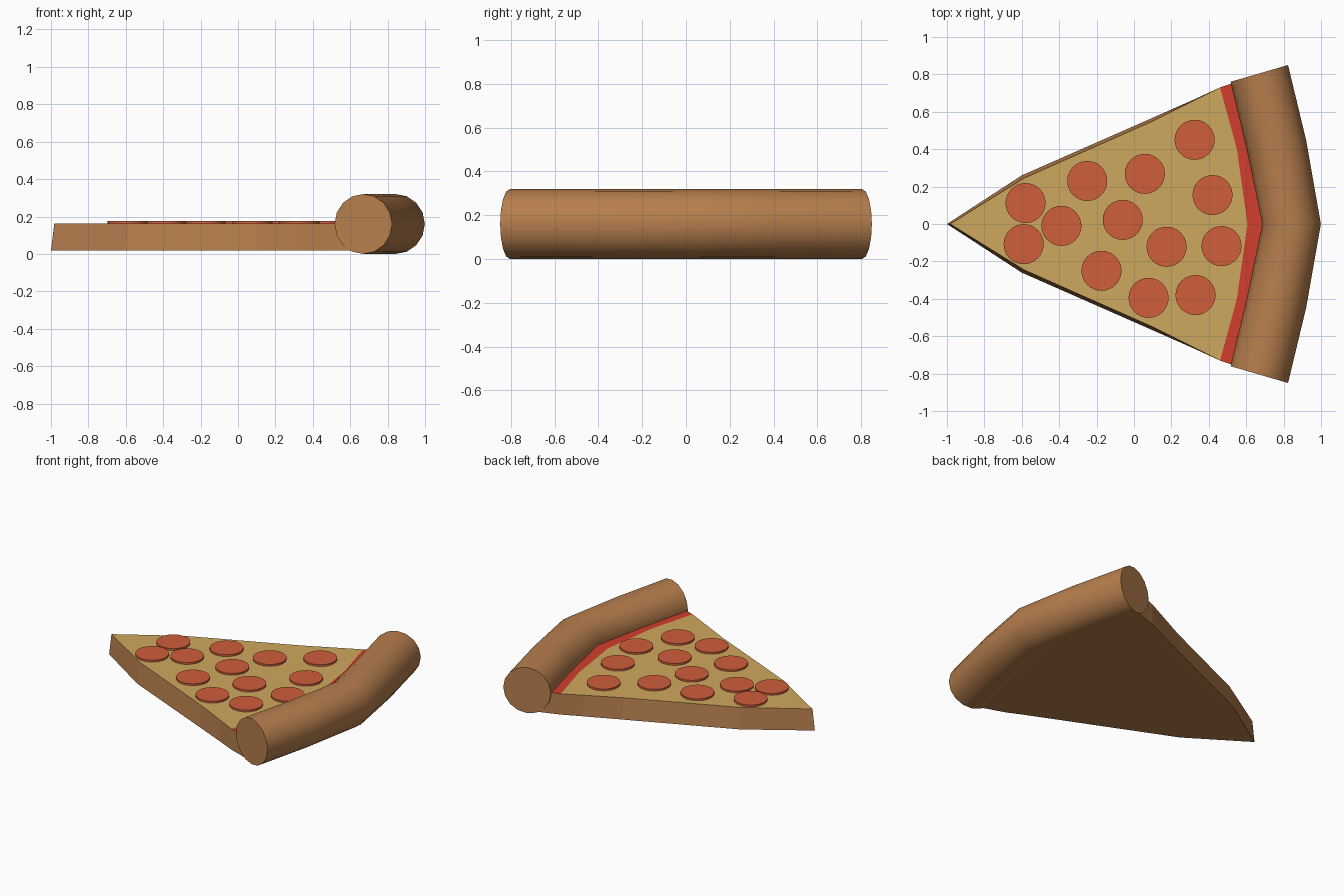
import bpy, bmesh, math
from mathutils import Vector

cube = bpy.data.objects.get("Cube")
if cube:
    bpy.data.objects.remove(cube, do_unlink=True)


def material(name, rgb):
    lin = [((c / 255 + 0.055) / 1.055) ** 2.4 for c in rgb] + [1.0]
    m = bpy.data.materials.new(name)
    m.use_nodes = True
    m.diffuse_color = lin
    bsdf = m.node_tree.nodes["Principled BSDF"]
    bsdf.inputs["Base Color"].default_value = lin
    bsdf.inputs["Roughness"].default_value = 0.7
    return m


DOUGH = material("baked_dough", (182, 126, 77))
CHEESE = material("cheese", (207, 169, 95))
SAUCE = material("tomato_sauce", (210, 62, 45))
PEPPERONI = material("pepperoni", (208, 94, 60))


def finish(name, bm, mats, smooth=None):
    bmesh.ops.recalc_face_normals(bm, faces=bm.faces[:])
    mesh = bpy.data.meshes.new(name)
    bm.to_mesh(mesh)
    bm.free()
    for m in mats:
        mesh.materials.append(m)
    ob = bpy.data.objects.new(name, mesh)
    bpy.context.collection.objects.link(ob)
    if smooth:
        bpy.ops.object.select_all(action='DESELECT')
        ob.select_set(True)
        bpy.context.view_layer.objects.active = ob
        bpy.ops.object.shade_smooth_by_angle(angle=math.radians(smooth))
    return ob


# Slice: wedge with slightly tapered sides, cheese top and a sauce strip
BOTTOM_Z, TOP_Z = 0.017, 0.163
top_side = [(-0.588, 0.245), (0.10, 0.55), (0.33, 0.665), (0.46, 0.73), (0.62, 0.785), (0.74, 0.41)]
low_side = [(-0.60, 0.26), (0.10, 0.568), (0.33, 0.67), (0.46, 0.73), (0.62, 0.785), (0.74, 0.41)]


def outline(bm, tip, side, back, z):
    """Closed, mirrored ring of vertices from the tip round to the tip."""
    pts = [(tip, 0)] + side + [(back, 0)] + [(x, -y) for x, y in reversed(side)]
    return [bm.verts.new((x, y, z)) for x, y in pts]


bm = bmesh.new()
top = outline(bm, -0.982, top_side, 0.83, TOP_Z)
low = outline(bm, -1.0, low_side, 0.83, BOTTOM_Z)
n = len(top)
bm.faces.new(low)
for i in range(n):
    j = (i + 1) % n
    bm.faces.new((low[i], low[j], top[j], top[i]))
# curved front edge of the sauce, from the left corner to the right corner
edge = [top[4]] + [bm.verts.new((x, y, TOP_Z)) for x, y in
                   ((0.55, 0.40), (0.607, 0), (0.55, -0.40))] + [top[10]]
bm.faces.new(top[:4] + edge + top[11:]).material_index = 1
for i in range(4):
    bm.faces.new((edge[i], edge[i + 1], top[6 + i], top[5 + i])).material_index = 2
finish("slice_base", bm, [DOUGH, CHEESE, SAUCE])

# Crust: round tube swept along a bent path, with flat ends
SIDES, RADIUS = 16, 0.16
half = [(0.67, 0.805, 0.96, 0.28), (0.765, 0.41, 0.975, 0.22)]
path = half + [(0.843, 0, 0.975, 0)] + [(x, -y, a, -b) for x, y, a, b in reversed(half)]
bm = bmesh.new()
rings = []
for x, y, ax, ay in path:
    ring = []
    for k in range(SIDES):
        t = 2 * math.pi * k / SIDES
        offset = Vector((ax, ay, 0)) * math.cos(t) + Vector((0, 0, 1)) * math.sin(t)
        ring.append(bm.verts.new(Vector((x, y, RADIUS)) + offset * RADIUS))
    rings.append(ring)
for a, b in zip(rings, rings[1:]):
    for k in range(SIDES):
        m = (k + 1) % SIDES
        bm.faces.new((a[k], a[m], b[m], b[k]))
bm.faces.new(rings[0])
bm.faces.new(rings[-1])
finish("crust", bm, [DOUGH], smooth=40)

# Pepperoni: thin discs scattered over the cheese
spots = [(-0.58, 0.112), (-0.59, -0.108), (-0.388, -0.01), (-0.25, 0.23), (0.058, 0.268),
         (0.324, 0.45), (0.42, 0.155), (-0.06, 0.022), (0.174, -0.122), (0.468, -0.118),
         (-0.174, -0.25), (0.078, -0.395), (0.329, -0.38)]
DISC_LOW, DISC_TOP = 0.157, 0.176
for i, (x, y) in enumerate(spots):
    bm = bmesh.new()
    bmesh.ops.create_cone(bm, cap_ends=True, segments=32, radius1=0.107, radius2=0.107,
                          depth=DISC_TOP - DISC_LOW)
    bmesh.ops.translate(bm, verts=bm.verts[:], vec=(x, y, (DISC_LOW + DISC_TOP) / 2))
    finish(f"pepperoni_{i + 1:02d}", bm, [PEPPERONI], smooth=40)
